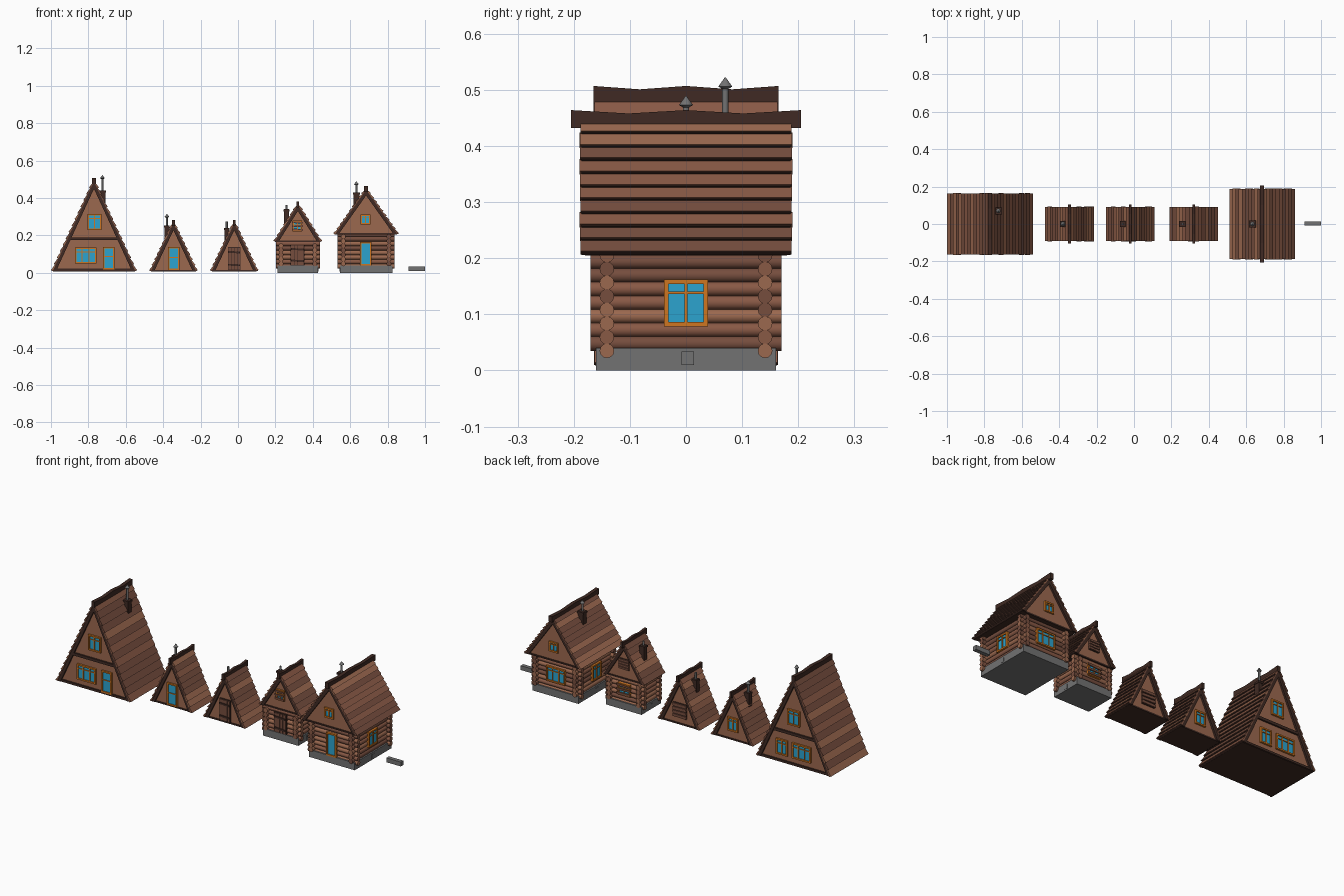
import bpy, bmesh, math, random
from mathutils import Matrix, Vector

if "Cube" in bpy.data.objects:
    bpy.data.objects.remove(bpy.data.objects["Cube"])
random.seed(4)

COLORS = {"grey": (.17, .17, .17), "light": (.33, .14, .078), "mid": (.25, .10, .06),
          "dark": (.18, .075, .048), "trim": (.05, .023, .017), "orange": (.62, .18, .015),
          "glass": (.025, .37, .62)}
NAMES = list(COLORS)
MATS = []
for key, c in COLORS.items():
    m = bpy.data.materials.new(key)
    m.diffuse_color = (*c, 1)
    m.use_nodes = True
    m.node_tree.nodes["Principled BSDF"].inputs["Base Color"].default_value = m.diffuse_color
    MATS.append(m)


class Part:
    """Collects primitives into one mesh object."""
    def __init__(self, name, loc=(0, 0, 0), angle=0):
        self.name, self.bm = name, bmesh.new()
        self.mat = Matrix.Translation(loc) @ Matrix.Rotation(math.radians(angle), 4, 'Z')

    def paint(self, verts, color, smooth=False):
        for f in {f for v in verts for f in v.link_faces}:
            f.material_index = NAMES.index(color)
            f.smooth = smooth and len(f.verts) == 4

    def box(self, c, s, color, tilt=0):
        m = Matrix.Translation(c) @ Matrix.Rotation(math.radians(tilt), 4, 'Y') @ Matrix.Diagonal((*s, 1))
        self.paint(bmesh.ops.create_cube(self.bm, size=1, matrix=m)['verts'], color)

    def cyl(self, c, r1, r2, h, color, axis='Z', n=12):
        rot = {'Z': Matrix(), 'X': Matrix.Rotation(math.pi/2, 4, 'Y'), 'Y': Matrix.Rotation(math.pi/2, 4, 'X')}[axis]
        r = bmesh.ops.create_cone(self.bm, cap_ends=True, segments=n, radius1=r1, radius2=r2, depth=h,
                                  matrix=Matrix.Translation(c) @ rot)
        self.paint(r['verts'], color, True)

    def prism(self, pts, axis, a, b, color):
        # polygon given in xz (axis y) or yz (axis x), extruded from a to b
        def at(p, t):
            return (p[0], t, p[1]) if axis == 'y' else (t, p[0], p[1])
        lo = [self.bm.verts.new(at(p, a)) for p in pts]
        hi = [self.bm.verts.new(at(p, b)) for p in pts]
        self.bm.faces.new(lo)
        self.bm.faces.new(hi[::-1])
        for i in range(len(pts)):
            j = (i + 1) % len(pts)
            self.bm.faces.new((lo[i], hi[i], hi[j], lo[j]))
        self.paint(lo + hi, color)

    def done(self):
        bmesh.ops.recalc_face_normals(self.bm, faces=self.bm.faces)
        me = bpy.data.meshes.new(self.name)
        self.bm.transform(self.mat)
        self.bm.to_mesh(me)
        for m in MATS:
            me.materials.append(m)
        bpy.context.collection.objects.link(bpy.data.objects.new(self.name, me))


def window(name, loc, angle, w, h, cols=2, transom=.72, boards=0):
    """Framed glazing facing -y locally; boards nails planks across."""
    p = Part(name, loc, angle)
    f = .008
    p.box((0, .002, 0), (w - f, .008, h - f), "glass")
    for s in (-1, 1):
        p.box((s*(w - f)/2, 0, 0), (f, .016, h), "orange")
        p.box((0, 0, s*(h - f)/2), (w, .016, f), "orange")
    for i in range(1, cols):
        p.box((-w/2 + i*w/cols, 0, 0), (.005, .013, h - f), "orange")
    if transom:
        p.box((0, 0, h*(transom - .5)), (w - f, .013, .004), "orange")
    for i in range(boards):
        p.box((0, -.009, h*((i + .5)/boards - .5)), (w*1.1, .006, h*.5/boards), "dark", random.uniform(-5, 5))
    p.done()


def shutter(name, loc, angle, w, h, n, upright=False):
    """Dark framed plank panel: boarded window, or plank door with ledges."""
    p = Part(name, loc, angle)
    p.box((0, .002, 0), (w, .01, h), "trim")
    for i in range(n):
        t = (i + .5)/n - .5
        if upright:
            p.box((w*.92*t, -.003, 0), (w*.8/n, .01, h*.95), "dark")
        else:
            p.box((0, -.004, h*t), (w*1.03, .009, h*.72/n), "dark", random.uniform(-3, 3))
    if upright:
        for s in (-.28, .28):
            p.box((0, -.009, h*s), (w*.9, .006, .01), "trim", 3)
    p.done()


def roof(name, x, hw, z0, zt, hy, n, ridge_y, ridge_z, rw=.014):
    """Gable body, bargeboards, lapped boards on both slopes and ridge beam."""
    p, t = Part(name, (x, 0, 0)), .011
    L = math.hypot(hw, zt - z0)
    b = hw - t*(zt - z0)/L
    L = math.hypot(b, zt - z0)
    p.prism([(-b, z0), (b, z0), (0, zt)], 'y', -hy + .014, hy - .014, "light")
    p.box((0, 0, z0 + .002), (2*b, 2*hy - .02, .008), "trim")
    for s in (-1, 1):
        d = Vector((-s*b, zt - z0))/L
        nrm = Vector((s*(zt - z0), b))/L
        o = Vector((s*b, z0))
        k = .016*L/(zt - z0)
        p.prism([(s*b, z0), (0, zt), (0, zt - k*L/b*.9), (s*(b - k), z0)], 'y', -hy + .004, hy - .004, "trim")
        for i in range(n):
            lo, hi = o + d*L*i/n, o + d*min(L, L*(i + 1.1)/n)
            e = random.uniform(0, .003)
            p.prism([lo, lo + nrm*t, hi + nrm*.003, hi], 'y', -hy + e, hy - e, random.choice(["light", "mid", "dark", "dark"]))
            # dark lower lip under every board
            p.prism([lo - d*.002, lo - d*.002 + nrm*t*.8, lo + nrm*t*.8, lo], 'y', -hy + .004, hy - .004, "trim")
    p.done()
    r, w = Part(name + "_ridge", (x, 0, 0)), ridge_y
    top = [(-w, 0), (-w/2, -.006), (0, 0), (w/2, -.006), (w, 0)]
    r.prism([(y, ridge_z + z) for y, z in top] + [(y, ridge_z - .032) for y, z in top[::-1]], 'x', -rw/2, rw/2, "trim")
    r.done()


def chimney(name, x, y, w, z0, z1, top, cap=True):
    p = Part(name, (x, y, 0))
    p.box((0, 0, (z0 + z1)/2), (w*.85, w*.85, z1 - z0), "trim")
    p.box((0, 0, z1 - .006), (w, w, .01), "trim")
    e = top - (.017 if cap else 0)
    p.cyl((0, 0, (z1 + e)/2), .0055, .0055, e - z1, "grey")
    if cap:
        p.cyl((0, 0, top - .008), .0125, .001, .016, "grey")
        p.cyl((0, 0, top - .018), .006, .0125, .004, "grey")
    p.done()


def log_walls(name, x, cx, cy, rx, ry, z0, z1):
    """Interlocking round logs on a grey foundation; cx, cy are wall centre lines."""
    f = Part(name + "_foundation", (x, 0, 0))
    f.box((0, 0, .02), (2*cx + .036, 2*cy + .038, .04), "grey")
    for s in (-1, 1):
        f.box((s*(cx + .018), 0, .018), (.003, .025, .023), "grey")
    f.done()
    p, step = Part(name + "_logs", (x, 0, 0)), .0243
    p.box((0, 0, (z0 + z1)/2), (2*cx, 2*cy, z1 - z0), "trim")
    n = round((z1 - z0)/step)
    for i in range(n + 1):
        for s in (-1, 1):
            p.cyl((0, s*cy, z0 - .005 + i*step), .013, .013, 2*rx, random.choice(["light", "mid", "dark"]), 'X')
            if i < n:
                p.cyl((s*cx, 0, z0 + .008 + i*step), .013, .013, 2*ry, random.choice(["light", "mid", "dark"]), 'Y')
    p.done()


# large A-frame house
X = -.77
roof("large_house", X, .23, .01, .487, .165, 14, .165, .507, .02)
beams = Part("large_house_beams", (X, 0, 0))
for s in (-1, 1):
    beams.box((0, s*.153, .182), (.285, .014, .015), "trim")
    beams.box((0, s*.153, .016), (.43, .012, .012), "trim")
beams.done()
for side, a in ((-1, 0), (1, 180)):
    tag = "front" if side < 0 else "back"
    window(f"large_house_{tag}_wide_window", (X - .045, side*.153, .092), a, .115, .085, 3)
    window(f"large_house_{tag}_attic_window", (X + .003, side*.153, .272), a, .075, .085)
window("large_house_door", (X + .078, -.153, .078), 0, .062, .12, 1, .58)
window("large_house_back_window", (X + .075, .153, .092), 180, .07, .085)
chimney("large_house_chimney", -.725, .07, .037, .36, .44, .522)

# two small A-frame huts
for name, x in (("glazed_hut", -.345), ("plank_hut", -.02)):
    roof(name, x, .13, .01, .265, .093, 9, .105, .283)
window("glazed_hut_door", (-.343, -.081, .076), 0, .062, .122, 1, .55)
window("glazed_hut_back_window", (-.345, .081, .095), 180, .064, .075)
chimney("glazed_hut_chimney", -.38, 0, .03, .17, .253, .315)
shutter("plank_hut_door", (-.02, -.081, .076), 0, .068, .122, 4, True)
shutter("plank_hut_back_shutter", (-.02, .081, .085), 180, .08, .08, 4)
chimney("plank_hut_chimney", -.06, 0, .03, .17, .24, .275, False)

# small boarded-up log cabin
X = .32
log_walls("small_cabin", X, .09, .066, .118, .09, .04, .165)
roof("small_cabin_roof", X, .13, .168, .362, .093, 7, .105, .38)
shutter("small_cabin_door", (X - .003, -.08, .095), 0, .075, .11, 4, True)
window("small_cabin_front_attic", (X - .003, -.081, .25), 0, .05, .058, 2, .6, 3)
shutter("small_cabin_back_attic", (X, .081, .25), 180, .06, .058, 4)
window("small_cabin_back_window", (X, .08, .11), 180, .075, .065, 2, .6, 3)
chimney("small_cabin_chimney", .26, 0, .032, .25, .34, .363, False)

# large log cabin
X = .685
log_walls("large_cabin", X, .122, .141, .152, .17, .04, .205)
roof("large_cabin_roof", X, .175, .207, .444, .19, 10, .205, .464, .02)
window("large_cabin_door", (X - .003, -.155, .102), 0, .062, .127, 1, 0)
window("large_cabin_back_window", (X, .155, .12), 180, .115, .083, 3)
for s in (-1, 1):
    window("large_cabin_side_window", (X + s*.136, 0, .12), s*90, .078, .084)
    window("large_cabin_attic_window", (X - .003, s*.177, .285), 0 if s < 0 else 180, .055, .055)
chimney("large_cabin_chimney", .633, 0, .037, .35, .43, .489)

# loose grey foundation block
b = Part("stone_block")
b.box((.956, .003, .022), (.088, .022, .024), "grey")
b.done()
